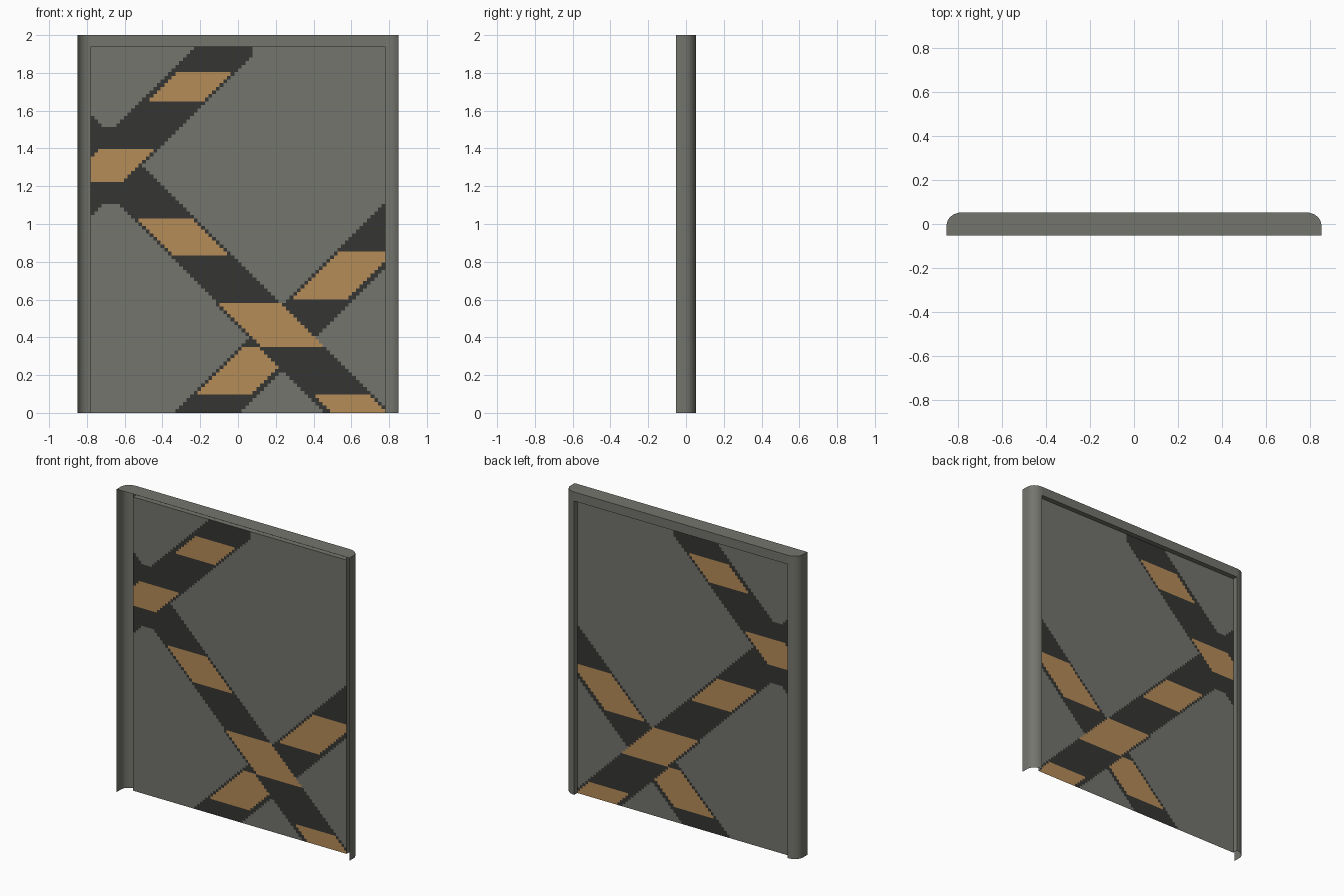
import bpy, bmesh, math

if "Cube" in bpy.data.objects:
    bpy.data.objects.remove(bpy.data.objects["Cube"])

W, IN, D, H, TOP = 0.85, 0.78, 0.0525, 2.0, 1.94   # outer/inner half width, half depth, height, lintel base
PANEL_Y = 0.02


def material(name, color):
    m = bpy.data.materials.new(name)
    m.diffuse_color = (*color, 1)
    m.use_nodes = True
    m.node_tree.nodes["Principled BSDF"].inputs["Base Color"].default_value = m.diffuse_color
    return m


grey = material("grey metal", (0.172, 0.177, 0.152))
dark = material("charcoal paint", (0.035, 0.035, 0.034))
tan = material("tan paint", (0.46, 0.262, 0.097))


def finish(name, bm, mats, smooth=False):
    mesh = bpy.data.meshes.new(name)
    bm.to_mesh(mesh)
    bm.free()
    for m in mats:
        mesh.materials.append(m)
    if smooth:
        mesh.shade_smooth()
        mesh.set_sharp_from_angle(angle=math.radians(35))
    ob = bpy.data.objects.new(name, mesh)
    bpy.context.collection.objects.link(ob)
    return ob


# rounded corner profile, front edge to back face
N = 8
arc = [(W, -D)] + [(IN + (W - IN) * math.cos(a), -0.0055 + (D + 0.0055) * math.sin(a))
                   for a in (i * math.pi / 2 / N for i in range(N + 1))]


# side jambs: open rounded shells with an inner return
def jamb(name, side):
    bm = bmesh.new()
    cols = [[bm.verts.new((side * x, y, z)) for z in (0, H)] for x, y in arc + [(IN, PANEL_Y)]]
    for a, b in zip(cols, cols[1:]):
        f = [a[0], b[0], b[1], a[1]]
        bm.faces.new(f if side > 0 else f[::-1])
    return finish(name, bm, [grey], True)


jamb("left_jamb", -1)
jamb("right_jamb", 1)

# lintel: back strip and underside return
bm = bmesh.new()
rows = [[bm.verts.new((x, y, z)) for x in (-IN, IN)]
        for y, z in ((D, H), (D, TOP), (PANEL_Y, TOP))]
for a, b in zip(rows, rows[1:]):
    bm.faces.new([a[0], a[1], b[1], b[0]])
finish("lintel", bm, [grey])

# flat top cap
bm = bmesh.new()
bm.faces.new([bm.verts.new((x, y, H)) for x, y in arc + [(-x, y) for x, y in reversed(arc)]])
finish("top_cap", bm, [grey])


# painted pattern: diagonal bands with level tan stripes
def paint(x, z):
    s, d = x + z, z - x
    in_a = 0.465 < s < 0.81
    in_b = 1.815 < d < 2.16 and x < 0.075
    in_c = -0.01 < d < 0.34
    if 0.49 < s < 0.79 and (0.84 < z < 1.02 or z < 0.09):
        return 2
    if 0.475 < s < 0.80 and 0.34 < z < 0.59:
        return 2
    if 1.84 < d < 2.12 and (1.65 < z < 1.81 or 1.22 < z < 1.39):
        return 2
    if 0.02 < d < 0.315 and (0.60 < z < 0.85 or (0.10 < z < 0.34 and s < 0.465)):
        return 2
    # filled corners where bands meet
    fill = 1.1 < z < 1.52 and abs(x + 0.675) < 0.05
    return 1 if in_a or in_b or in_c or fill else 0


# door panel: fine grid coloured by the pattern rule
bm = bmesh.new()
NX, NZ = 80, 100
grid = [[bm.verts.new((-IN + 2 * IN * i / NX, PANEL_Y, TOP * k / NZ)) for i in range(NX + 1)]
        for k in range(NZ + 1)]
for k in range(NZ):
    for i in range(NX):
        f = bm.faces.new([grid[k][i], grid[k][i + 1], grid[k + 1][i + 1], grid[k + 1][i]])
        c = f.calc_center_median()
        f.material_index = paint(c.x, c.z)
finish("door_panel", bm, [grey, dark, tan])
